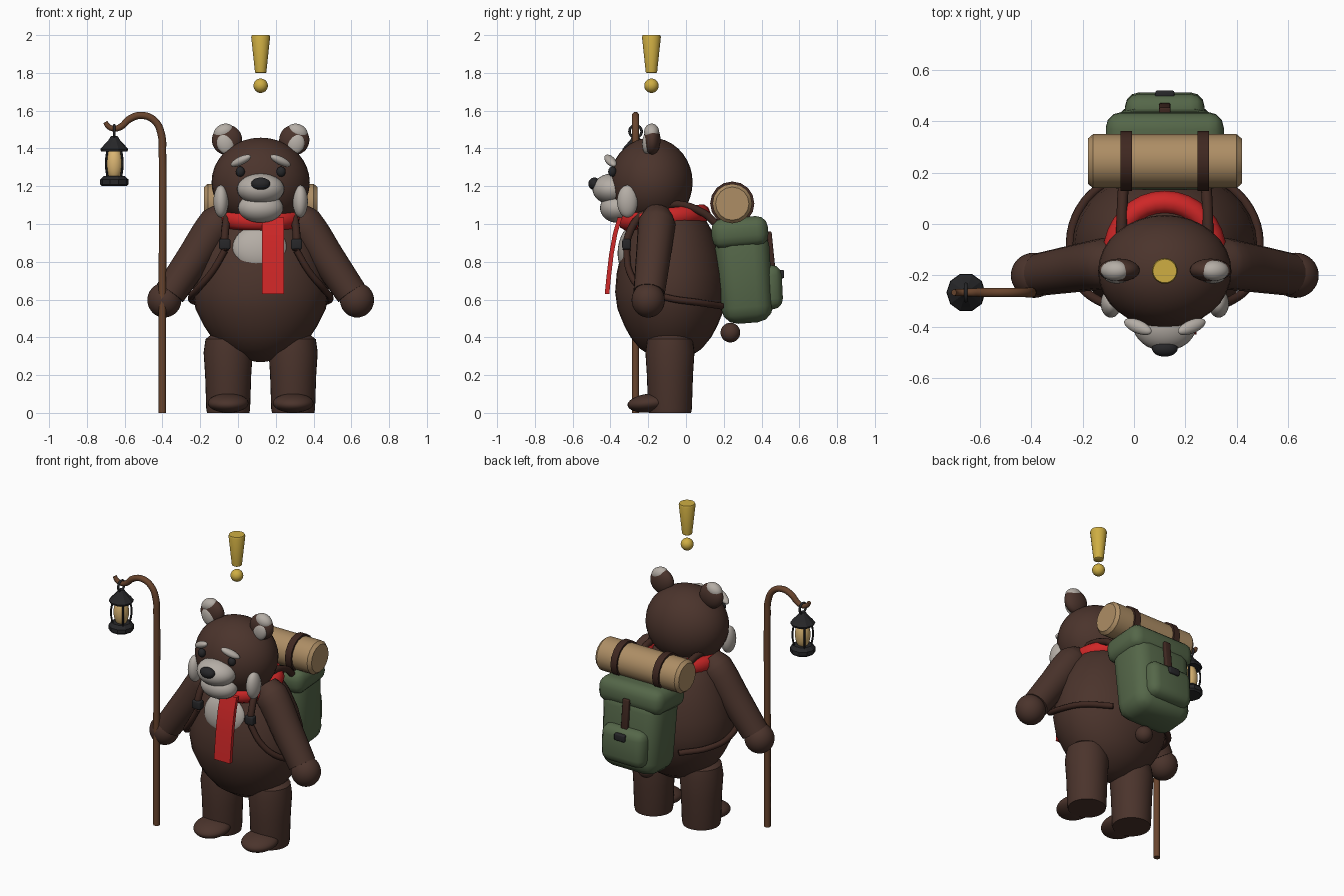
import bpy, bmesh, math
from mathutils import Vector, Matrix

if "Cube" in bpy.data.objects:
    bpy.data.objects.remove(bpy.data.objects["Cube"])

CX = 0.12  # the bear's own centre line


def material(name, r, g, b):
    m = bpy.data.materials.new(name)
    m.use_nodes = True
    m.diffuse_color = (r, g, b, 1)
    bsdf = m.node_tree.nodes["Principled BSDF"]
    bsdf.inputs["Base Color"].default_value = (r, g, b, 1)
    bsdf.inputs["Roughness"].default_value = 0.8
    return m


FUR = material("brown fur", .07, .034, .025)
GREY = material("grey fur", .46, .42, .38)
RED = material("red cloth", .62, .02, .02)
GREEN = material("green canvas", .09, .135, .066)
TAN = material("tan blanket", .42, .27, .13)
WOOD = material("staff wood", .14, .058, .026)
BLACK = material("black metal", .02, .02, .022)
GOLD = material("gold", .62, .42, .055)
GLOW = material("lamp glow", .7, .46, .17)
LEATHER = material("dark leather", .05, .021, .015)


def finish(obj, mat, angle=40):
    obj.data.materials.clear()
    obj.data.materials.append(mat)
    bpy.ops.object.select_all(action='DESELECT')
    obj.select_set(True)
    bpy.context.view_layer.objects.active = obj
    if angle:
        bpy.ops.object.shade_smooth_by_angle(angle=math.radians(angle))
    return obj


def from_bmesh(name, bm, mat, angle=40):
    me = bpy.data.meshes.new(name)
    bmesh.ops.recalc_face_normals(bm, faces=bm.faces)
    bm.to_mesh(me)
    bm.free()
    obj = bpy.data.objects.new(name, me)
    bpy.context.collection.objects.link(obj)
    return finish(obj, mat, angle)


def ball(name, loc, radii, mat, rot=(0, 0, 0)):
    bm = bmesh.new()
    bmesh.ops.create_uvsphere(bm, u_segments=32, v_segments=18, radius=1)
    obj = from_bmesh(name, bm, mat)
    obj.location, obj.scale, obj.rotation_euler = loc, radii, rot
    return obj


def lathe(name, loc, profile, mat, sides=32, scale_y=1, rot=(0, 0, 0), angle=40):
    """Spin (radius, height) pairs about the vertical axis and cap the ends."""
    bm = bmesh.new()
    rings = [[bm.verts.new((r * math.cos(a), r * math.sin(a) * scale_y, h))
              for a in (2 * math.pi * i / sides for i in range(sides))]
             for r, h in profile]
    for low, high in zip(rings, rings[1:]):
        for i in range(sides):
            j = (i + 1) % sides
            bm.faces.new((low[i], low[j], high[j], high[i]))
    bm.faces.new(rings[0])
    bm.faces.new(rings[-1])
    obj = from_bmesh(name, bm, mat, angle)
    obj.location, obj.rotation_euler = loc, rot
    return obj


def tube(name, points, radii, mat, detail=3):
    """Round tube along a smooth path."""
    cu = bpy.data.curves.new(name, 'CURVE')
    cu.dimensions = '3D'
    cu.bevel_depth, cu.bevel_resolution, cu.resolution_u = 1, detail, 5
    cu.use_fill_caps = True
    sp = cu.splines.new('BEZIER')
    sp.bezier_points.add(len(points) - 1)
    for i, (bp, co) in enumerate(zip(sp.bezier_points, points)):
        bp.co = co
        bp.handle_left_type = bp.handle_right_type = 'AUTO'
        bp.radius = radii[i] if isinstance(radii, (list, tuple)) else radii
    obj = bpy.data.objects.new(name, cu)
    bpy.context.collection.objects.link(obj)
    finish(obj, mat, 0)
    bpy.ops.object.convert(target='MESH')
    return finish(bpy.context.object, mat, 50)


def block(name, loc, size, mat, bevel=0.01, taper=1, rot=(0, 0, 0)):
    """Rounded box; taper scales the bottom face."""
    bm = bmesh.new()
    bmesh.ops.create_cube(bm, size=1, matrix=Matrix.Diagonal((*size, 1)))
    for v in bm.verts:
        if v.co.z < 0:
            v.co.x *= taper
            v.co.y *= taper
    bmesh.ops.bevel(bm, geom=bm.edges[:], offset=bevel, segments=3,
                    profile=0.5, affect='EDGES')
    obj = from_bmesh(name, bm, mat)
    obj.location, obj.rotation_euler = loc, rot
    return obj


def ring(name, loc, major, minor, mat, rot=(0, 0, 0), scale=(1, 1, 1)):
    bpy.ops.mesh.primitive_torus_add(location=loc, rotation=rot, major_radius=major,
                                     minor_radius=minor, major_segments=32, minor_segments=10)
    obj = bpy.context.object
    obj.name, obj.scale = name, scale
    return finish(obj, mat, 60)


# Body, chest patch and tail
lathe("body", (CX, -.08, 0),
      [(.02, .27), (.1, .285), (.2, .34), (.26, .4), (.3, .46), (.345, .55), (.36, .64),
       (.35, .74), (.32, .85), (.275, .95), (.22, 1.03), (.15, 1.08)], FUR, scale_y=.82)
ball("chest_patch", (CX - .005, -.295, .87), (.145, .065, .125), GREY, (-.15, 0, 0))
ball("tail", (CX, .235, .425), (.052, .052, .052), FUR)

# Head and face
ball("head", (CX, -.185, 1.22), (.26, .22, .237), FUR)
ball("muzzle", (CX, -.39, 1.185), (.125, .105, .082), GREY)
ball("chin_beard", (CX, -.365, 1.085), (.12, .09, .078), GREY)
ball("nose", (CX, -.485, 1.213), (.05, .032, .033), BLACK)

for side, s in (("right", -1), ("left", 1)):
    def at(x, y, z):
        return (CX + s * x, y, z)

    # Ears, eyes, brows and cheeks
    ball(side + "_ear", at(.178, -.18, 1.445), (.08, .045, .08), FUR)
    ball(side + "_ear_inner", at(.187, -.21, 1.425), (.045, .022, .055), GREY, (0, s * .3, 0))
    ball(side + "_ear_tip", at(.195, -.182, 1.487), (.056, .04, .042), GREY, (0, s * .4, 0))
    ball(side + "_eye", at(.108, -.39, 1.277), (.024, .022, .027), BLACK)
    ball(side + "_brow", at(.105, -.4, 1.335), (.062, .026, .022), GREY, (0, s * .42, s * .4))
    ball(side + "_cheek_tuft", at(.21, -.31, 1.12), (.04, .055, .086), GREY)

    # Arms and hands
    tube(side + "_arm", [at(.18, -.15, 1.05), at(.23, -.155, 1.0), at(.36, -.175, .81),
                         at(.48, -.195, .635)], [.075, .1, .092, .084], FUR, 6)
    ball(side + "_hand", at(.51, -.2, .597), (.09, .088, .092), FUR)

    # Legs and feet
    lathe(side + "_leg", at(.172, -.085, 0),
          [(.112, 0), (.116, .02), (.122, .2), (.13, .32), (.12, .39), (.07, .43)], FUR)
    ball(side + "_foot", at(.172, -.19, .052), (.108, .12, .05), FUR, (.1, 0, 0))

    # Pack harness with buckle
    tube(side + "_shoulder_strap",
         [at(.16, .16, 1.0), at(.165, .09, 1.06), at(.17, -.08, 1.105), at(.175, -.22, 1.06),
          at(.19, -.305, .94), at(.19, -.315, .86)], .021, LEATHER)
    tube(side + "_side_strap",
         [at(.19, -.315, .86), at(.255, -.3, .75), at(.33, -.235, .66), at(.368, -.1, .61),
          at(.33, .06, .585), at(.2, .19, .565)], .018, LEATHER)
    block(side + "_buckle", at(.19, -.315, .893), (.06, .045, .055), BLACK)

    # Bedroll tie
    lathe(side + "_bedroll_tie", at(.15, .245, 1.108), [(.117, -.022), (.117, .022)],
          LEATHER, 16, rot=(0, math.pi / 2, 0), angle=30)

# Scarf
ring("scarf", (CX, -.115, 1.035), .2, .046, RED, (.1, 0, 0), (.98, 1, 1.1))
tail_path = [(-.35, 1.035), (-.375, .95), (-.395, .84), (-.408, .73), (-.418, .63)]
bm = bmesh.new()
rows = []
for y, z in tail_path:
    rows.append([bm.verts.new((.185 + dx, y + dy, z))
                 for dx, dy in ((-.058, -.012), (.058, -.012), (.058, .012), (-.058, .012))])
for a, b in zip(rows, rows[1:]):
    for i in range(4):
        bm.faces.new((a[i], a[i - 1], b[i - 1], b[i]))
bm.faces.new(rows[0])
bm.faces.new(rows[-1])
from_bmesh("scarf_tail", bm, RED)

# Backpack
block("pack_body", (CX, .31, .72), (.42, .29, .49), GREEN, .085, .94, (.08, 0, 0))
block("pack_lid", (CX, .285, .955), (.46, .3, .16), GREEN, .06, 1, (.08, 0, 0))
block("pack_pocket", (CX, .44, .665), (.31, .14, .235), GREEN, .055, 1, (.05, 0, 0))
block("pack_strap", (CX, .45, .865), (.045, .025, .19), LEATHER, .006, 1, (.1, 0, 0))
block("pack_buckle", (CX, .505, .735), (.075, .03, .045), BLACK, .008)

# Bedroll
lathe("bedroll", (CX, .245, 1.108),
      [(.088, -.3), (.105, -.28), (.105, .28), (.088, .3)], TAN, 16,
      rot=(0, math.pi / 2, 0), angle=30)

# Walking staff with hooked top
SY = -.267
hook = [(-.4, 0), (-.4, .7), (-.4, 1.38), (-.405, 1.47), (-.44, 1.545), (-.51, 1.575),
        (-.575, 1.555), (-.62, 1.515), (-.66, 1.505), (-.69, 1.52), (-.702, 1.54)]
tube("staff", [(x, SY, z) for x, z in hook],
     [.02] * 4 + [.019] * 3 + [.017, .015, .014, .012], WOOD)

# Lantern
LX = -.655
ring("lantern_ring", (LX, SY, 1.49), .032, .007, BLACK, (0, math.pi / 2, 0))
lathe("lantern_roof", (LX, SY, 0),
      [(.07, 1.385), (.074, 1.397), (.03, 1.445), (.018, 1.465)], BLACK, 10, angle=20)
lathe("lantern_base", (LX, SY, 0),
      [(.065, 1.2), (.076, 1.21), (.076, 1.235), (.055, 1.255)], BLACK, 10, angle=20)
ball("lantern_glass", (LX, SY, 1.32), (.046, .046, .088), GLOW)
for i in range(4):
    a = math.pi / 4 + i * math.pi / 2
    path = [(LX + r * math.cos(a), SY + r * math.sin(a), z)
            for r, z in ((.05, 1.24), (.062, 1.32), (.05, 1.4))]
    tube("lantern_bar_%d" % (i + 1), path, .006, BLACK, 1)

# Floating exclamation mark
lathe("alert_stroke", (CX, -.183, 0), [(.026, 1.8), (.03, 1.803), (.05, 1.99), (.046, 2)], GOLD, 24)
ball("alert_dot", (CX, -.183, 1.732), (.038, .038, .038), GOLD)
